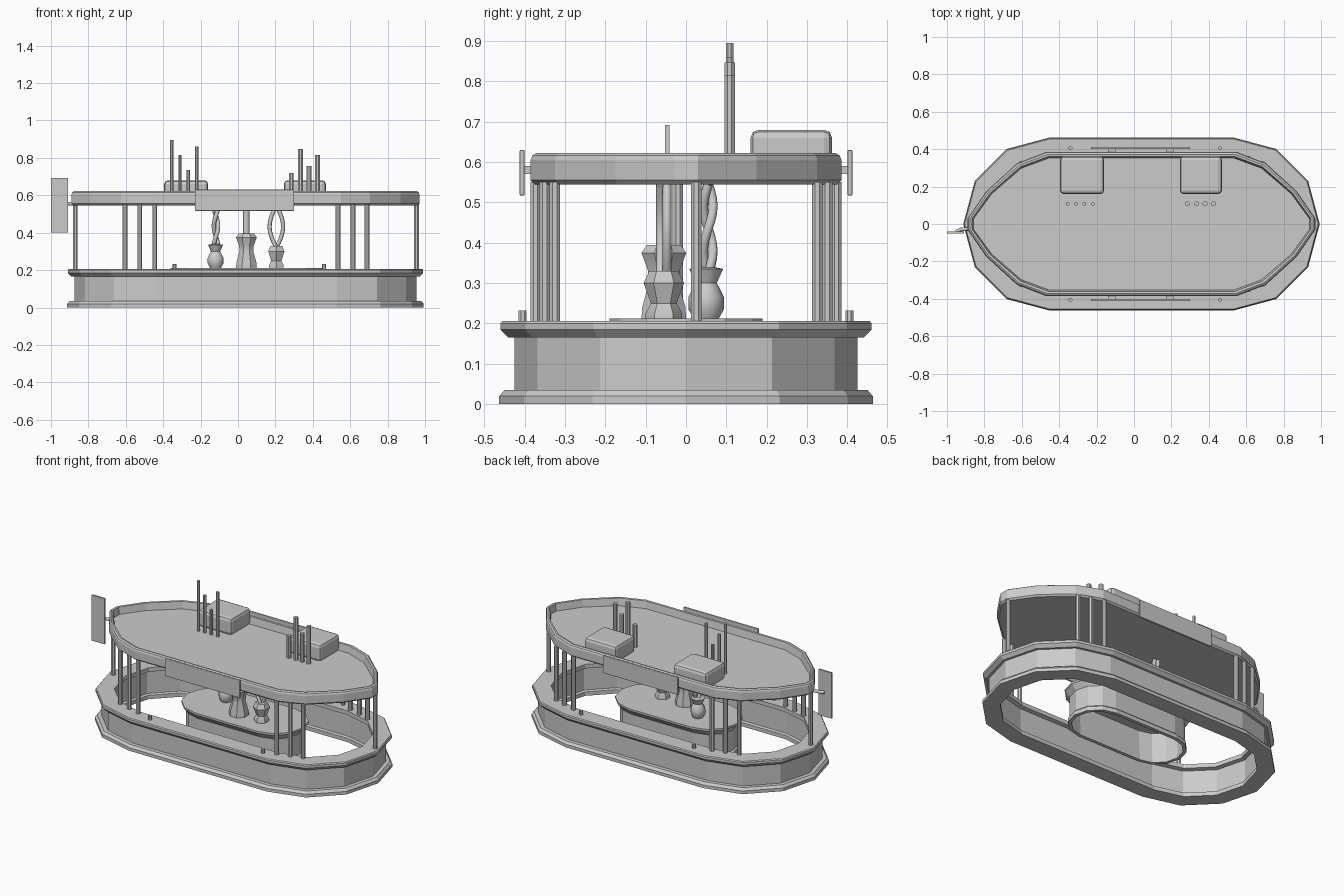
import bpy, math

if "Cube" in bpy.data.objects:
    bpy.data.objects.remove(bpy.data.objects["Cube"])

CX = 0.04  # centre of the stadium plan


def mesh_object(name, verts, faces, smooth=False):
    me = bpy.data.meshes.new(name)
    me.from_pydata(verts, [], faces)
    ob = bpy.data.objects.new(name, me)
    bpy.context.collection.objects.link(ob)
    bpy.context.view_layer.objects.active = ob
    ob.select_set(True)
    bpy.ops.object.mode_set(mode='EDIT')
    bpy.ops.mesh.select_all(action='SELECT')
    bpy.ops.mesh.normals_make_consistent(inside=False)
    bpy.ops.object.mode_set(mode='OBJECT')
    if smooth:
        bpy.ops.object.shade_smooth_by_angle(angle=math.radians(35))
    ob.select_set(False)
    return ob


def loft(name, rings, closed=False, smooth=False):
    """Join outlines of equal length; cap the ends unless closed into a loop."""
    n, m = len(rings[0]), len(rings)
    verts = [p for ring in rings for p in ring]
    faces = []
    for j in range(m if closed else m - 1):
        k = (j + 1) % m
        for i in range(n):
            i2 = (i + 1) % n
            faces.append((j * n + i, j * n + i2, k * n + i2, k * n + i))
    if not closed:
        faces += [tuple(range(n)), tuple(range((m - 1) * n, m * n))]
    return mesh_object(name, verts, faces, smooth)


def stadium(half, r, z, cx=CX, seg=6):
    pts = []
    for side in (0, 1):
        for i in range(seg + 1):
            a = -math.pi / 2 + math.pi * (side + i / seg)
            pts.append((cx + (half if side == 0 else -half) + r * math.cos(a),
                        r * math.sin(a), z))
    return pts


def roof_outline(inset, z):
    quarter = [(0.93, 0.03), (0.83, 0.175), (0.665, 0.325), (0.51, 0.385)]
    sx, sy = (0.93 - inset) / 0.93, (0.385 - inset) / 0.385
    half = [(x, -y) for x, y in reversed(quarter)] + quarter
    full = half + [(-x, -y) for x, y in half]
    return [(CX + x * sx, y * sy, z) for x, y in full]


def circle(x, y, r, z, n):
    return [(x + r * math.cos(math.tau * (i + .5) / n),
             y + r * math.sin(math.tau * (i + .5) / n), z) for i in range(n)]


def lathe(name, x, y, profile, n=8, smooth=True):
    return loft(name, [circle(x, y, r, z, n) for r, z in profile], smooth=smooth)


def box(name, x0, x1, y0, y1, z0, z1, bevel=0.0, rot=0.0):
    bpy.ops.mesh.primitive_cube_add(size=1, location=((x0 + x1) / 2, (y0 + y1) / 2, (z0 + z1) / 2))
    ob = bpy.context.object
    ob.name = name
    ob.scale = (x1 - x0, y1 - y0, z1 - z0)
    bpy.ops.object.transform_apply(location=False, rotation=False, scale=True)
    ob.rotation_euler.z = rot
    if bevel:
        b = ob.modifiers.new("bevel", 'BEVEL')
        b.width, b.segments = bevel, 2
    ob.select_set(False)
    return ob


def tube(name, pts, r):
    cu = bpy.data.curves.new(name, 'CURVE')
    cu.dimensions = '3D'
    cu.bevel_depth, cu.bevel_resolution, cu.use_fill_caps = r, 2, True
    sp = cu.splines.new('POLY')
    sp.points.add(len(pts) - 1)
    for p, c in zip(sp.points, pts):
        p.co = (*c, 1)
    ob = bpy.data.objects.new(name, cu)
    bpy.context.collection.objects.link(ob)
    return ob


# Outer counter ring with plinth, wall and overhanging top
ring = [(0.36, 0), (0.463, 0), (0.463, 0.02), (0.45, 0.035), (0.425, 0.035), (0.425, 0.165),
        (0.44, 0.165), (0.46, 0.185), (0.46, 0.2), (0.455, 0.206), (0.35, 0.206),
        (0.35, 0.18), (0.375, 0.175), (0.375, 0.03), (0.36, 0.025)]
loft("counter_ring", [stadium(0.49, r, z) for r, z in ring], closed=True)

# Central display island, hollow underneath
island = [(0.16, 0.195), (0.15, 0), (0.172, 0), (0.172, 0.025), (0.162, 0.035), (0.162, 0.165),
          (0.185, 0.195), (0.19, 0.2), (0.19, 0.212)]
loft("display_island", [stadium(0.22, r, z, 0.05) for r, z in island])

# Canopy with raised rim and recessed deck
canopy = [(0.01, 0.545), (0, 0.555), (0, 0.605), (0.004, 0.616), (0.013, 0.622),
          (0.024, 0.62), (0.032, 0.575)]
loft("canopy", [roof_outline(o, z) for o, z in canopy])

# Canopy columns: clusters of three on both sides, one at each end
for s in (-1, 1):
    for x, y in ((-0.605, 0.325), (-0.525, 0.35), (-0.445, 0.373),
                 (0.535, 0.373), (0.615, 0.35), (0.69, 0.325)):
        lathe("column", x, s * y, [(0.014, 0.2), (0.014, 0.55)])
for x, y in ((-0.87, -0.02), (0.955, 0.025)):
    lathe("end_column", x, y, [(0.014, 0.2), (0.014, 0.55)])

# Small posts on the counter and sign panels on the canopy sides
for s in (-1, 1):
    for x in (-0.34, 0.46):
        lathe("counter_post", x, s * 0.405, [(0.011, 0.2), (0.011, 0.232)])
    box("side_sign", -0.23, 0.3, s * 0.406 - 0.006, s * 0.406 + 0.006, 0.517, 0.63, 0.003)
    for x in (-0.12, 0.19):
        box("sign_bracket", x - 0.02, x + 0.02, s * 0.39 - 0.015, s * 0.39 + 0.015, 0.57, 0.59)

# Hanging end sign with its bracket
box("end_sign", -1.0, -0.91, -0.052, -0.041, 0.4, 0.692)
tube("end_sign_bracket", [(-0.95, -0.042, 0.555), (-0.93, -0.03, 0.555), (-0.875, -0.025, 0.555)], 0.01)

# Rooftop units and vent pipes
for x0, x1 in ((-0.395, -0.16), (0.245, 0.47)):
    box("roof_unit", x0, x1, 0.16, 0.362, 0.57, 0.68, 0.02)
for x, top, r in ((-0.355, 0.895, 0.01), (-0.31, 0.815, 0.01), (-0.265, 0.735, 0.01),
                  (-0.22, 0.86, 0.01), (0.285, 0.718, 0.014), (0.335, 0.847, 0.014),
                  (0.38, 0.757, 0.014), (0.425, 0.815, 0.014)):
    lathe("vent_pipe", x, 0.108, [(r, 0.57), (r, top)])

# Round vase with a wavy stem
lathe("round_vase", -0.12, 0.05, [(0.03, 0.21), (0.044, 0.235), (0.044, 0.265), (0.032, 0.29),
                                  (0.026, 0.3), (0.042, 0.335), (0.02, 0.34)], 10)
# Large waisted urn with a straight stem
lathe("waisted_urn", 0.045, -0.055, [(0.06, 0.21), (0.058, 0.24), (0.04, 0.3), (0.042, 0.33),
                                     (0.06, 0.375), (0.045, 0.395)], 8)
# Squarer vase with twin stems
lathe("square_vase", 0.205, -0.055, [(0.045, 0.21), (0.045, 0.225), (0.032, 0.25), (0.05, 0.3),
                                     (0.036, 0.33)], 6)
N = 12
tube("straight_stem", [(0.045, -0.055, 0.39), (0.045, -0.055, 0.546)], 0.017)
for s in (-1, 1):
    tube("twin_stem", [(0.205 + s * 0.036 * math.sin(math.pi * i / N), -0.055 + s * 0.008,
                        0.32 + 0.225 * i / N) for i in range(N + 1)], 0.011)
    tube("wavy_stem", [(-0.118 + s * 0.012 * math.cos(2 * math.pi * i / N),
                        0.055 + s * 0.012 * math.sin(2 * math.pi * i / N),
                        0.325 + 0.22 * i / N) for i in range(N + 1)], 0.012)
